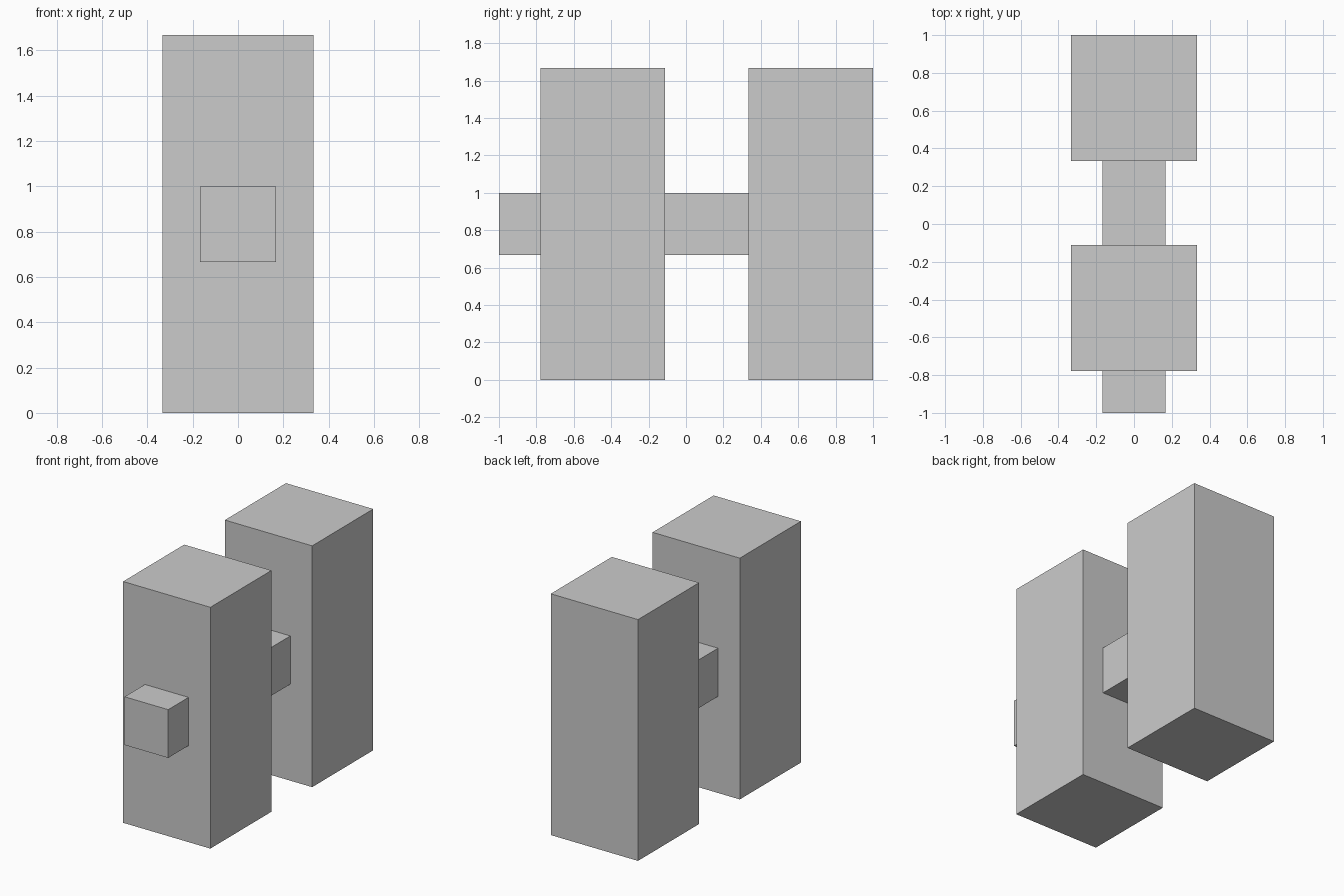
import bpy

if "Cube" in bpy.data.objects:
    bpy.data.objects.remove(bpy.data.objects["Cube"])

U = 1 / 9  # the model sits on a grid of ninths


def box(name, x, y, z):
    """Box spanning the given (min, max) ranges, in grid units."""
    spans = (x, y, z)
    bpy.ops.mesh.primitive_cube_add(size=1, location=[(a + b) / 2 * U for a, b in spans])
    obj = bpy.context.object
    obj.name = name
    obj.scale = [(b - a) * U for a, b in spans]
    bpy.ops.object.transform_apply(location=False, rotation=False, scale=True)
    return obj


# Two tall upright blocks
for name, y in (("front_post", -7), ("back_post", 3)):
    box(name, (-3, 3), (y, y + 6), (0, 15))

# Crossbar between the posts and its stub protruding at the front
for name, y in (("front_stub", (-9, -7)), ("connecting_bar", (-1, 3))):
    box(name, (-1.5, 1.5), y, (6, 9))
